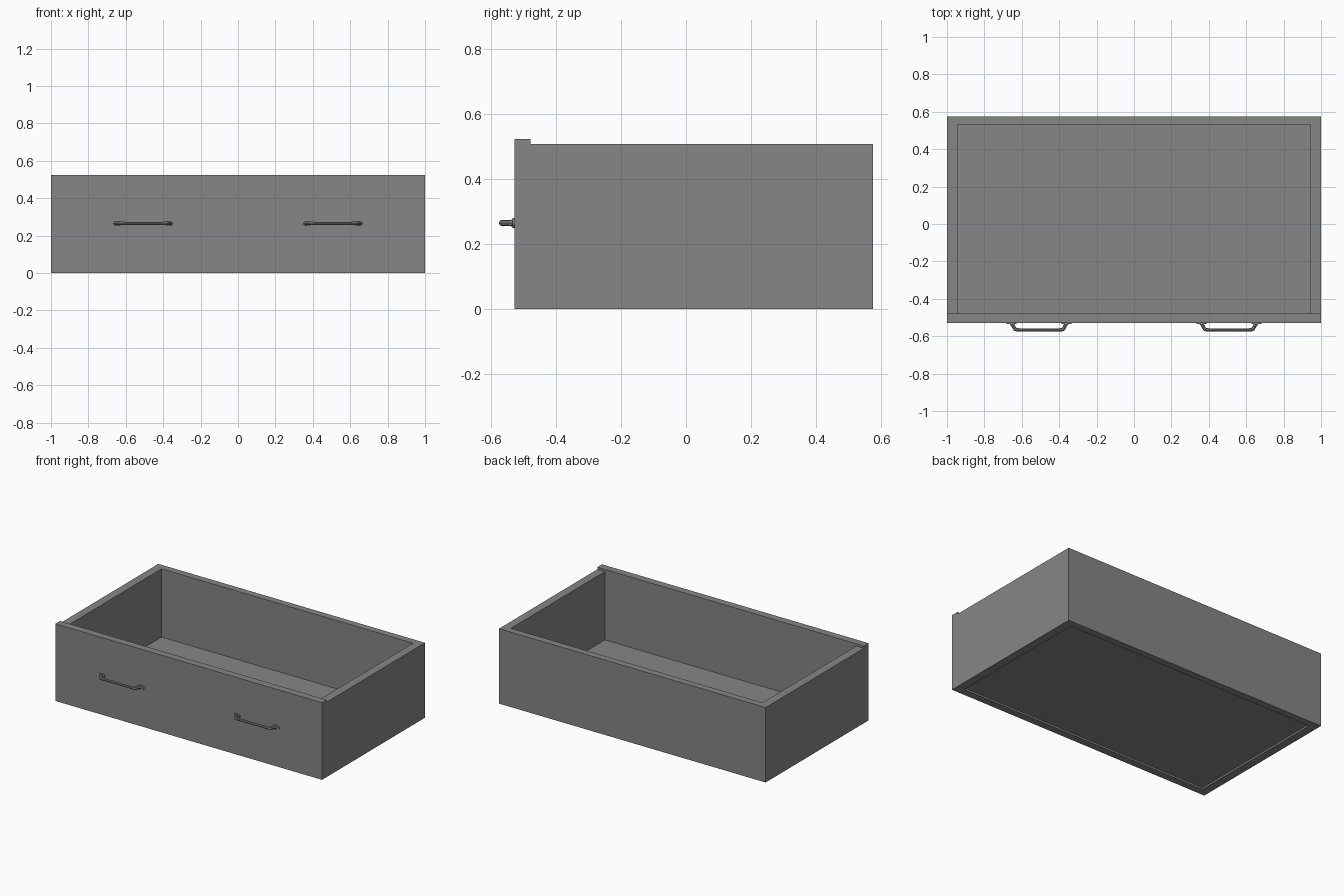
import bpy, bmesh, math
from mathutils import Vector

if "Cube" in bpy.data.objects:
    bpy.data.objects.remove(bpy.data.objects["Cube"])

grey = bpy.data.materials.new("mid grey")
grey.use_nodes = True
color = (0.24, 0.24, 0.24, 1)
grey.diffuse_color = color
grey.node_tree.nodes["Principled BSDF"].inputs["Base Color"].default_value = color


def make_object(name, bm):
    bmesh.ops.recalc_face_normals(bm, faces=bm.faces)
    mesh = bpy.data.meshes.new(name)
    bm.to_mesh(mesh)
    bm.free()
    mesh.materials.append(grey)
    obj = bpy.data.objects.new(name, mesh)
    bpy.context.collection.objects.link(obj)
    return obj


def prism(name, points, direction):
    """Extrude a flat outline along a direction."""
    bm = bmesh.new()
    face = bm.faces.new([bm.verts.new(p) for p in points])
    ext = bmesh.ops.extrude_face_region(bm, geom=[face])
    verts = [v for v in ext["geom"] if isinstance(v, bmesh.types.BMVert)]
    bmesh.ops.translate(bm, verts=verts, vec=Vector(direction))
    return make_object(name, bm)


FRONT, BACK, INNER_FRONT, INNER_BACK = -0.528, 0.575, -0.478, 0.528
INNER_X, WALL_TOP, FRONT_TOP = 0.943, 0.508, 0.523
FLOOR_TOP, RECESS = 0.045, 0.012


def cut_pocket(target, z0, z1):
    """Hollow the drawer between two heights inside its walls."""
    outline = [(-INNER_X, INNER_FRONT, z0), (INNER_X, INNER_FRONT, z0),
               (INNER_X, INNER_BACK, z0), (-INNER_X, INNER_BACK, z0)]
    cutter = prism("pocket_cutter", outline, (0, 0, z1 - z0))
    cutter.hide_render = True
    mod = target.modifiers.new("pocket", "BOOLEAN")
    mod.operation, mod.solver, mod.object = "DIFFERENCE", "EXACT", cutter
    bpy.context.view_layer.objects.active = target
    bpy.ops.object.modifier_apply(modifier=mod.name)
    bpy.data.objects.remove(cutter)


# Drawer box: side outline with a raised front lip, hollowed above and below
side = [(FRONT, 0), (BACK, 0), (BACK, WALL_TOP), (INNER_FRONT, WALL_TOP),
        (INNER_FRONT, FRONT_TOP), (FRONT, FRONT_TOP)]
drawer = prism("drawer_box", [(-1, y, z) for y, z in side], (2, 0, 0))
cut_pocket(drawer, FLOOR_TOP, 1)
cut_pocket(drawer, -0.1, RECESS)

# Handles: a bent bar of varying thickness with a flat foot at each end
HANDLE_Z = 0.265
half_path = [(0.148, 0.0, 0.012), (0.142, -0.010, 0.010), (0.134, -0.026, 0.009),
             (0.129, -0.034, 0.010), (0.116, -0.0385, 0.0095), (0.09, -0.0385, 0.0085)]
path = [(-x, y, r) for x, y, r in half_path] + half_path[::-1]


def handle(name, center_x):
    curve = bpy.data.curves.new(name, "CURVE")
    curve.dimensions = "3D"
    curve.bevel_depth, curve.bevel_resolution = 1, 2
    curve.use_fill_caps = True
    spline = curve.splines.new("POLY")
    spline.points.add(len(path) - 1)
    for point, (x, y, r) in zip(spline.points, path):
        point.co = (center_x + x, FRONT + y, HANDLE_Z, 1)
        point.radius = r
    curve.materials.append(grey)
    bar = bpy.data.objects.new(name, curve)
    bpy.context.collection.objects.link(bar)
    bpy.ops.object.select_all(action="DESELECT")
    bar.select_set(True)
    bpy.context.view_layer.objects.active = bar
    bpy.ops.object.convert(target="MESH")
    bpy.ops.object.shade_smooth_by_angle(angle=math.radians(40))


def foot(name, x):
    """Rounded oblong plate lying on the drawer front."""
    outline = []
    for i in range(16):
        a = 2 * math.pi * (i + 0.5) / 16
        shift = math.copysign(0.011, math.cos(a))
        outline.append((x + shift + 0.016 * math.cos(a), FRONT,
                        HANDLE_Z + 0.015 * math.sin(a)))
    prism(name, outline, (0, -0.006, 0))


for label, sign in (("left", 1), ("right", -1)):
    handle(label + "_handle", sign * 0.507)
    for part, offset in (("outer", 0.147), ("inner", -0.147)):
        foot(f"{label}_handle_{part}_foot", sign * (0.507 + offset))
